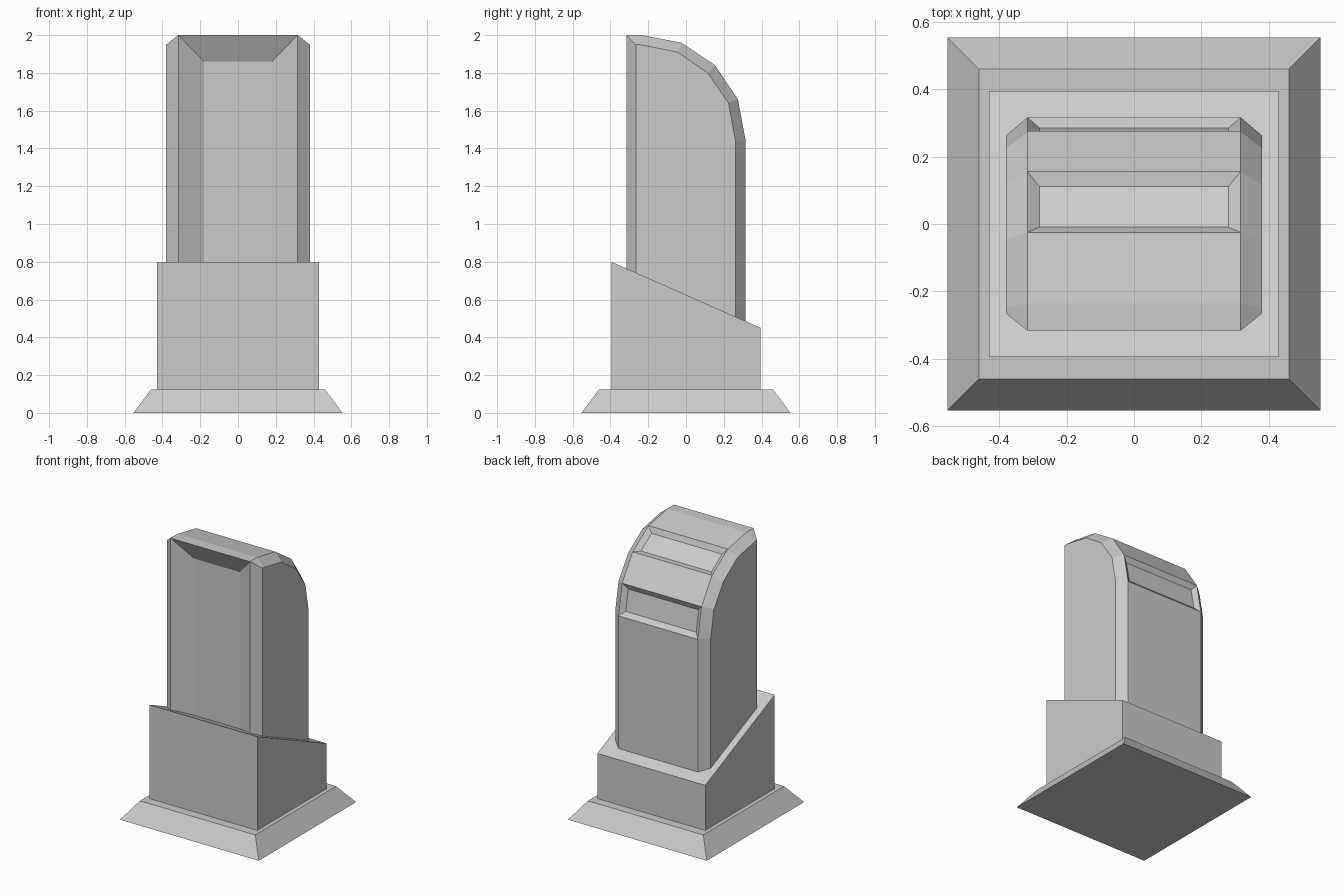
import bpy, bmesh

if "Cube" in bpy.data.objects:
    bpy.data.objects.remove(bpy.data.objects["Cube"])


def slope(y):
    """Height of the slanted plinth top."""
    return 0.625 - 0.443 * y


def finish(bm, name):
    bmesh.ops.recalc_face_normals(bm, faces=bm.faces)
    mesh = bpy.data.meshes.new(name)
    bm.to_mesh(mesh)
    bm.free()
    obj = bpy.data.objects.new(name, mesh)
    bpy.context.collection.objects.link(obj)
    return obj


def box(name, bottom, top, z0, z_top):
    """Box or frustum; z_top gives the top height at a given y."""
    bm = bmesh.new()
    signs = [(-1, -1), (1, -1), (1, 1), (-1, 1)]
    lo = [bm.verts.new((sx * bottom[0], sy * bottom[1], z0)) for sx, sy in signs]
    hi = [bm.verts.new((sx * top[0], sy * top[1], z_top(sy * top[1]))) for sx, sy in signs]
    bm.faces.new(lo[::-1])
    bm.faces.new(hi)
    for i in range(4):
        j = (i + 1) % 4
        bm.faces.new((lo[i], lo[j], hi[j], hi[i]))
    return finish(bm, name)


# Flared foot and slant-topped plinth
box("foot", (0.553, 0.553), (0.46, 0.46), 0, lambda y: 0.125)
box("plinth", (0.43, 0.395), (0.43, 0.395), 0.125, slope)

# Shaft: rounded back profile with chamfered sides, bottom sunk into plinth
SINK = 0.01
outer = [(-0.316, 2.0), (-0.235, 2.0), (-0.025, 1.96), (0.155, 1.84), (0.275, 1.66), (0.316, 1.44)]
inner = [(-0.265, 1.95), (-0.247, 1.95), (-0.045, 1.91), (0.115, 1.80), (0.225, 1.64), (0.262, 1.44)]
for prof in (outer, inner):
    prof += [(y, slope(y) - SINK) for y in (prof[-1][0], prof[0][0])]

bm = bmesh.new()
rings = [[bm.verts.new((x, y, z)) for y, z in prof]
         for x, prof in ((-0.38, inner), (-0.316, outer), (0.316, outer), (0.38, inner))]
bm.faces.new(rings[0])
bm.faces.new(rings[3][::-1])
n = len(outer)
middle = []
for k in range(3):
    for i in range(n):
        j = (i + 1) % n
        f = bm.faces.new((rings[k][i], rings[k][j], rings[k + 1][j], rings[k + 1][i]))
        if k == 1:
            middle.append(f)
bmesh.ops.recalc_face_normals(bm, faces=bm.faces)

# Two shallow recessed panels on the curved back
for i in (2, 4):
    bmesh.ops.inset_region(bm, faces=[middle[i]], thickness=0.05, depth=-0.025)

# Front recess, running down into the plinth
front = middle[n - 1]
bmesh.ops.inset_region(bm, faces=[front], thickness=0.136, depth=0)
for v in front.verts:
    v.co.x = 0.18 if v.co.x > 0 else -0.18
    v.co.y = -0.24
    v.co.z = 1.86 if v.co.z > 1.4 else slope(-0.24) - SINK
finish(bm, "shaft")
